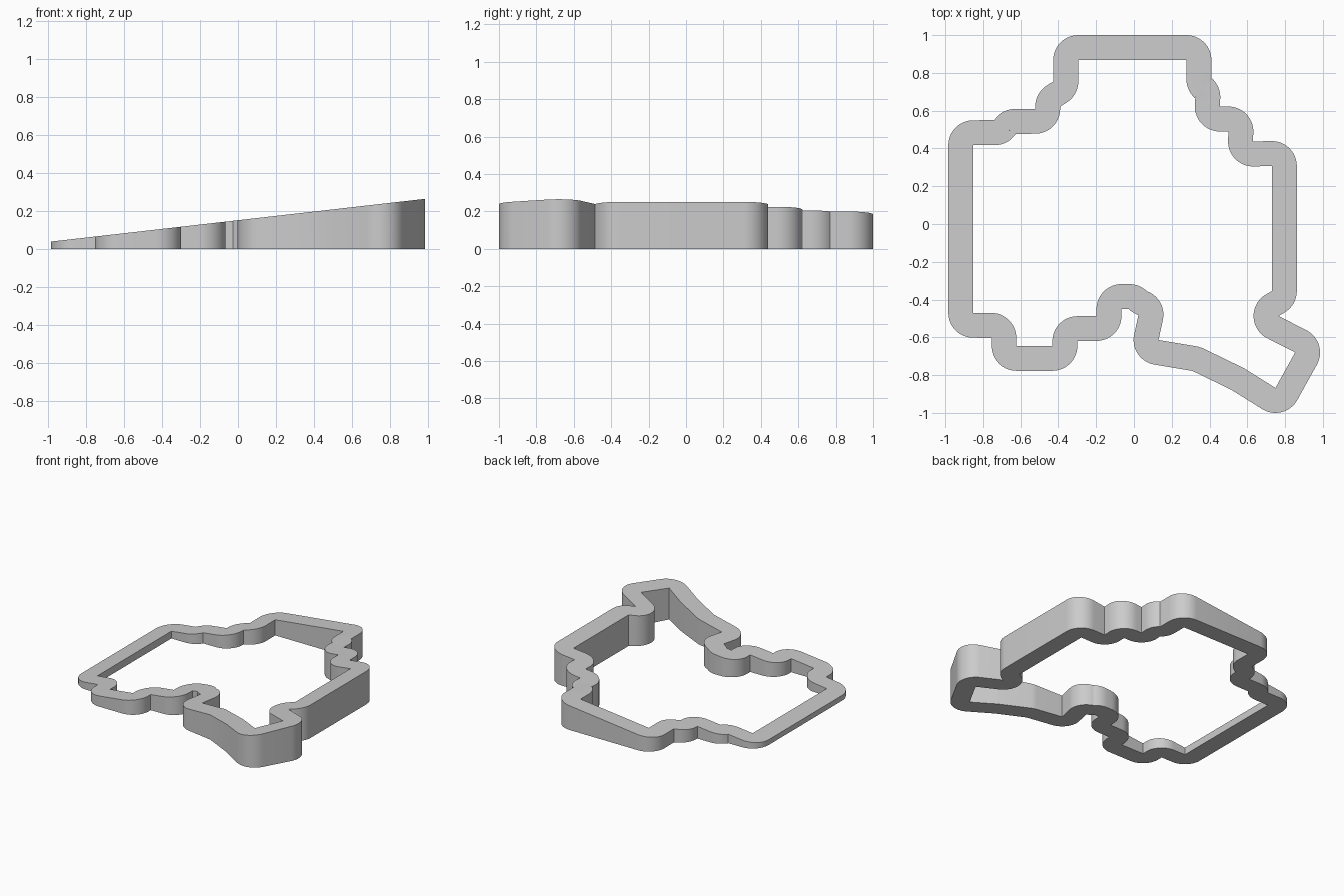
import bpy
import bmesh
import math
from mathutils import Vector

cube = bpy.data.objects.get("Cube")
if cube:
    bpy.data.objects.remove(cube, do_unlink=True)

WALL = 0.132          # wall width
ARC_STEP = math.radians(7)

# Clockwise corner pivots: I = sharp on the inner side, O = sharp on the outer side.
# The opposite side of each corner is an arc around the pivot.
I, O = 1, -1
pivots = [
    # back left steps
    (I, -.852, .417), (O, -.735, .55), (I, -.63, .477),
    (O, -.522, .61), (I, -.39, .622), (O, -.426, .755),
    # back edge
    (I, -.295, .868), (I, .278, .868),
    # back right steps
    (O, .41, .765), (I, .325, .672), (O, .454, .622),
    (I, .5, .49), (O, .63, .437), (I, .73, .307),
    # right side and slanted spur
    (I, .73, -.355), (O, .765, -.487), (I, .853, -.68), (I, .749, -.868),
    (O, .516, -.878), (O, .31, -.778), (I, .13, -.614),
    # front notch
    (O, .024, -.48), (I, .066, -.357), (O, -.024, -.45), (O, -.066, -.45),
    # front left steps
    (I, -.198, -.487), (O, -.299, -.62), (I, -.431, -.645),
    (I, -.622, -.645), (O, -.754, -.603), (I, -.852, -.47),
]


def top_height(x):
    """Sloping top plane, low on the right and high on the left."""
    return 0.1525 + 0.1142 * x


def heading(a, b):
    """Direction of the straight wall that touches pivots a and b."""
    v = Vector(b[1:]) - Vector(a[1:])
    side = (a[0] - b[0]) / 2
    ratio = max(-1, min(1, side * WALL / v.length))
    return math.atan2(v.y, v.x) - math.asin(ratio)


def wall_sections():
    """Pairs of inner and outer points all the way round the wall."""
    pairs = []
    count = len(pivots)
    for i, pivot in enumerate(pivots):
        start = heading(pivots[i - 1], pivot)
        end = heading(pivot, pivots[(i + 1) % count])
        turn = (end - start + math.pi) % math.tau - math.pi
        steps = max(1, math.ceil(abs(turn) / ARC_STEP))
        centre = Vector(pivot[1:])
        for s in range(steps + 1):
            angle = start + turn * s / steps
            outward = Vector((-math.sin(angle), math.cos(angle))) * WALL
            if pivot[0] == I:
                pairs.append((centre, centre + outward))
            else:
                pairs.append((centre - outward, centre))
    return pairs


# Closed outline wall
bm = bmesh.new()
rings = []
for inner, outer in wall_sections():
    rings.append([
        bm.verts.new((inner.x, inner.y, 0)),
        bm.verts.new((outer.x, outer.y, 0)),
        bm.verts.new((outer.x, outer.y, top_height(outer.x))),
        bm.verts.new((inner.x, inner.y, top_height(inner.x))),
    ])
for i, ring in enumerate(rings):
    previous = rings[i - 1]
    for k in range(4):
        n = (k + 1) % 4
        bm.faces.new((previous[k], previous[n], ring[n], ring[k]))
bmesh.ops.remove_doubles(bm, verts=bm.verts, dist=0.0008)
bmesh.ops.recalc_face_normals(bm, faces=bm.faces)

mesh = bpy.data.meshes.new("outline_wall")
bm.to_mesh(mesh)
bm.free()
wall = bpy.data.objects.new("outline_wall", mesh)
bpy.context.collection.objects.link(wall)

# Plain grey material
grey = bpy.data.materials.new("light_grey")
grey.use_nodes = True
colour = (0.6, 0.6, 0.6, 1)
grey.diffuse_color = colour
grey.node_tree.nodes["Principled BSDF"].inputs["Base Color"].default_value = colour
mesh.materials.append(grey)

# Smooth rounded corners, crisp rims
bpy.ops.object.select_all(action='DESELECT')
wall.select_set(True)
bpy.context.view_layer.objects.active = wall
bpy.ops.object.shade_smooth_by_angle(angle=math.radians(25))
